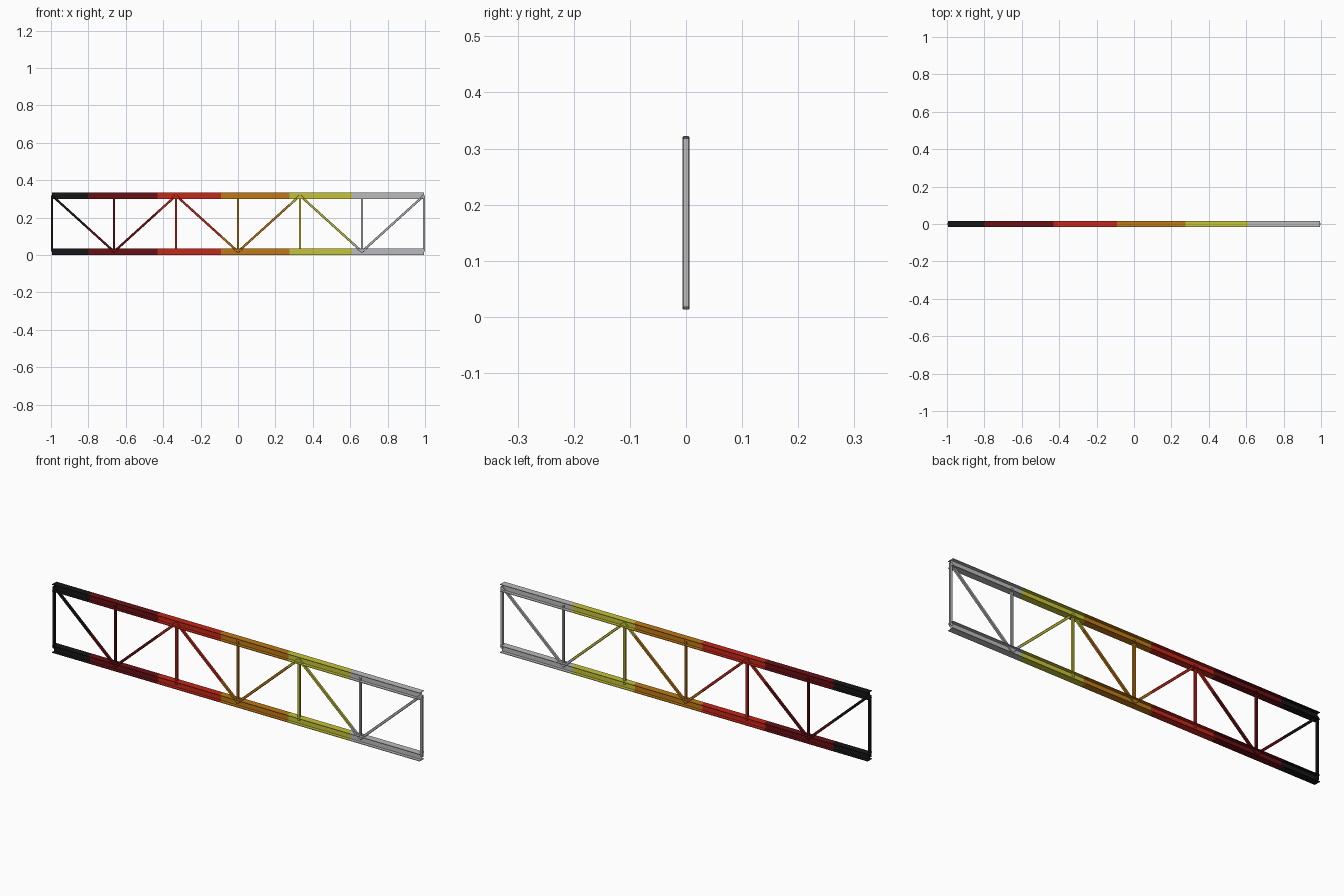
import bpy, bmesh
from mathutils import Vector

if "Cube" in bpy.data.objects:
    bpy.data.objects.remove(bpy.data.objects["Cube"])

# Main dimensions
END = 0.994            # end posts sit at x = +-END
PANEL = END / 3        # six equal bays
ZB, ZT = 0.0175, 0.3175  # chord axes
HALF = 0.006           # half width of web members

# Colour bands along x
BOUNDS = [-0.80, -0.43, -0.09, 0.275, 0.61]
COLOURS = [("black", (0.008, 0.008, 0.008, 1)), ("dark_red", (0.14, 0.005, 0.007, 1)),
           ("red", (0.55, 0.02, 0.01, 1)), ("orange", (0.52, 0.19, 0.008, 1)),
           ("yellow", (0.56, 0.55, 0.04, 1)), ("light_grey", (0.5, 0.5, 0.5, 1))]
MATS = []
for label, rgba in COLOURS:
    m = bpy.data.materials.new(label)
    m.diffuse_color = rgba
    m.use_nodes = True
    m.node_tree.nodes["Principled BSDF"].inputs["Base Color"].default_value = m.diffuse_color
    MATS.append(m)


def band(x):
    return sum(x > b for b in BOUNDS)


def sweep(name, a, b, profile):
    """Open-ended section swept from a to b, split where the colour changes."""
    a, b = Vector(a), Vector(b)
    d = (b - a).normalized()
    side = Vector((0, 1, 0))
    up = d.cross(side)
    dx = b.x - a.x
    stops = [0.0, 1.0]
    if abs(dx) > 1e-6:
        stops += [(x - a.x) / dx for x in BOUNDS if 0 < (x - a.x) / dx < 1]
    stops.sort()
    bm = bmesh.new()
    rings = []
    for t in stops:
        c = a.lerp(b, t)
        rings.append([bm.verts.new(c + side * u + up * v) for u, v in profile])
    n = len(profile)
    for i in range(len(stops) - 1):
        mid = a.lerp(b, (stops[i] + stops[i + 1]) / 2)
        for k in range(n):
            j = (k + 1) % n
            f = bm.faces.new((rings[i][k], rings[i][j], rings[i + 1][j], rings[i + 1][k]))
            f.material_index = band(mid.x)
    bmesh.ops.recalc_face_normals(bm, faces=bm.faces)
    me = bpy.data.meshes.new(name)
    bm.to_mesh(me)
    bm.free()
    for m in MATS:
        me.materials.append(m)
    ob = bpy.data.objects.new(name, me)
    bpy.context.collection.objects.link(ob)
    return ob


# I-beam outline for the chords (one quarter, mirrored round)
W, H, TF, TW = 0.0165, 0.0175, 0.003, 0.001
right = [(TW, -H + TF), (TW, H - TF), (W, H - TF), (W, H)]
ibeam = [(W, -H), (W, -H + TF)] + right
ibeam += [(-u, v) for u, v in reversed(ibeam)]

# Square tube with small chamfered corners for the web members
C = HALF - 0.0015
tube = [(HALF, -C), (HALF, C), (C, HALF), (-C, HALF),
        (-HALF, C), (-HALF, -C), (-C, -HALF), (C, -HALF)]

# Chords
sweep("bottom_chord", (-END, 0, ZB), (END, 0, ZB), ibeam)
sweep("top_chord", (-END, 0, ZT), (END, 0, ZT), ibeam)

# Vertical posts
xs = [-END + i * PANEL for i in range(7)]
for i, x in enumerate(xs):
    sweep(f"post_{i + 1}", (x, 0, ZB), (x, 0, ZT), tube)

# Zigzag diagonals, starting from the top left corner
for i in range(6):
    z0, z1 = (ZT, ZB) if i % 2 == 0 else (ZB, ZT)
    sweep(f"diagonal_{i + 1}", (xs[i], 0, z0), (xs[i + 1], 0, z1), tube)
